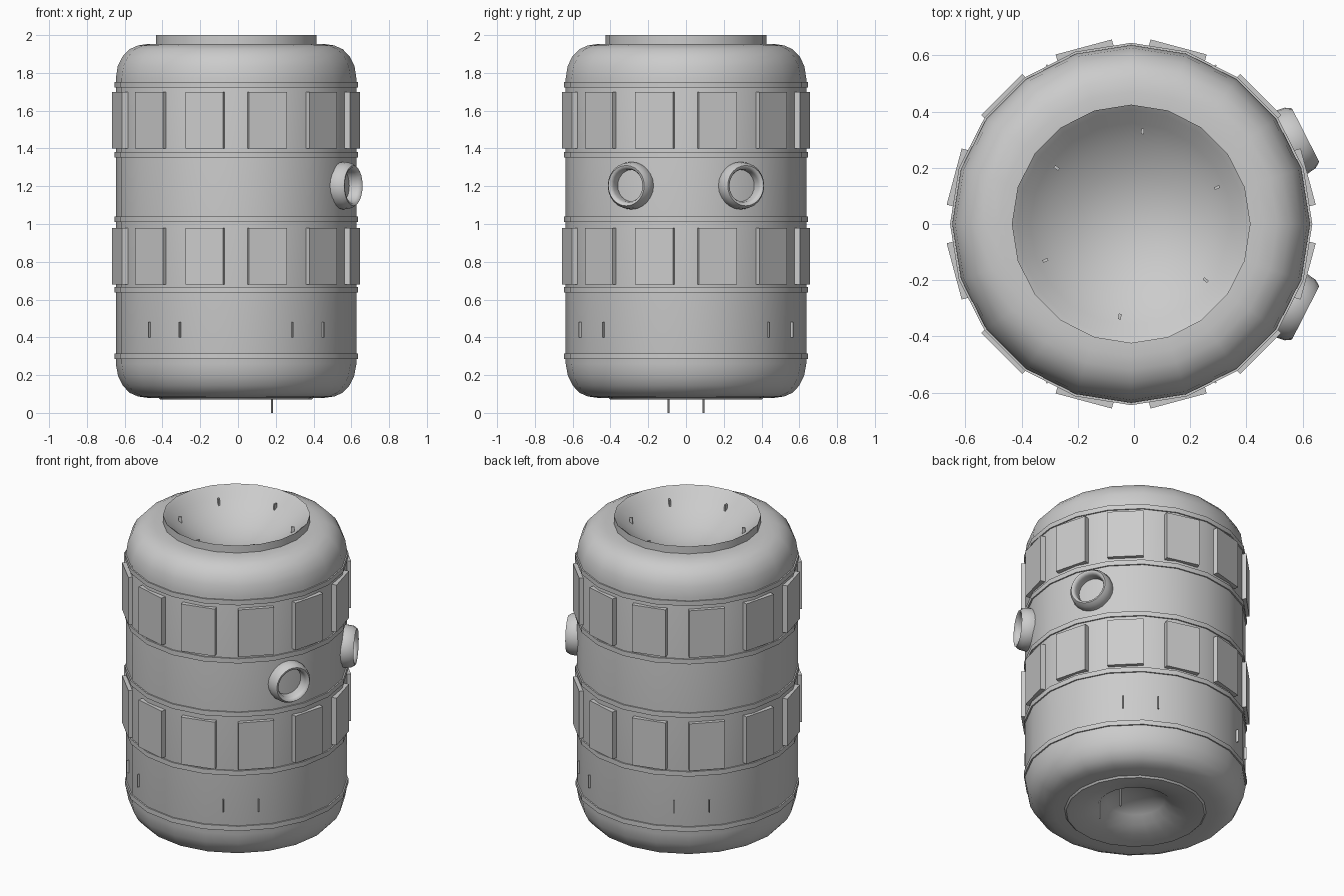
import bpy, math
from mathutils import Matrix, Vector

if "Cube" in bpy.data.objects:
    bpy.data.objects.remove(bpy.data.objects["Cube"])

CX = -0.01          # axis of the barrel
PORT_ANGLE = math.radians(27)

grey = bpy.data.materials.new("plain_grey")
grey.diffuse_color = (0.6, 0.6, 0.6, 1)
grey.use_nodes = True
grey.node_tree.nodes["Principled BSDF"].inputs["Base Color"].default_value = grey.diffuse_color


def finish(name, verts, faces, matrix=None, smooth=None):
    me = bpy.data.meshes.new(name)
    me.from_pydata(verts, [], faces)
    me.materials.append(grey)
    ob = bpy.data.objects.new(name, me)
    bpy.context.collection.objects.link(ob)
    ob.matrix_world = matrix or Matrix.Translation((CX, 0, 0))
    if smooth:
        bpy.ops.object.select_all(action='DESELECT')
        ob.select_set(True)
        bpy.context.view_layer.objects.active = ob
        bpy.ops.object.shade_smooth_by_angle(angle=math.radians(smooth))
    return ob


def lathe(name, profile, sides, matrix=None, smooth=35, closed=False):
    """Spin (radius, height) points, listed bottom outside to top, around z."""
    verts, rings = [], []
    for r, z in profile:
        if r == 0:
            rings.append([len(verts)] * sides)
            verts.append((0, 0, z))
        else:
            rings.append(list(range(len(verts), len(verts) + sides)))
            verts += [(r * math.cos(math.tau * i / sides),
                       r * math.sin(math.tau * i / sides), z) for i in range(sides)]
    pairs = list(zip(rings, rings[1:]))
    if closed:
        pairs.append((rings[-1], rings[0]))
    faces = []
    for a, b in pairs:
        for i in range(sides):
            j = (i + 1) % sides
            f = list(dict.fromkeys((a[i], a[j], b[j], b[i])))
            faces.append(f)
    return finish(name, verts, faces, matrix, smooth)


def box(name, size, matrix):
    x, y, z = (s / 2 for s in size)
    v = [(sx * x, sy * y, sz * z) for sx in (-1, 1) for sy in (-1, 1) for sz in (-1, 1)]
    f = [(0, 1, 3, 2), (4, 6, 7, 5), (0, 4, 5, 1), (2, 3, 7, 6), (0, 2, 6, 4), (1, 5, 7, 3)]
    return finish(name, v, f, matrix)


def around(angle, r, z):
    """Frame on the barrel side: local x points outward."""
    return (Matrix.Translation((CX, 0, 0)) @ Matrix.Rotation(angle, 4, 'Z')
            @ Matrix.Translation((r, 0, z)))


# Barrel shell with hollow underside and a bowl in the top
lathe("barrel_body", [
    (0, .19), (.10, .18), (.17, .15), (.217, .11), (.30, .09), (.385, .07), (.40, .07),
    (.41, .08), (.47, .08), (.52, .087), (.565, .107), (.60, .145), (.625, .195), (.637, .26),
    (.637, 1.77), (.627, 1.835), (.603, 1.885), (.565, 1.925), (.52, 1.945), (.47, 1.953),
    (.425, 1.953), (.425, 2.0), (.405, 1.985), (.36, 1.94), (.29, 1.89), (.20, 1.84),
    (.10, 1.81), (0, 1.80)], 20)

# Raised hoops
for n, z in enumerate((.30, .652, 1.025, 1.367, 1.737)):
    lathe(f"hoop_{n + 1}", [(.62, z - .015), (.645, z - .015), (.645, z + .015), (.62, z + .015)],
          20, closed=True)

# Two rows of twelve flat plates
for row, z in (("lower", .83), ("upper", 1.55)):
    for k in range(12):
        box(f"{row}_plate_{k + 1}", (.035, .207, .30),
            around(math.radians(15 + 30 * k), .635, z))

# Two round porthole rims on the right side
for side, name in ((-1, "front"), (1, "back")):
    turn = around(side * PORT_ANGLE, 0, 1.203) @ Matrix.Rotation(math.pi / 2, 4, 'Y')
    lathe(f"{name}_porthole_rim", [
        (.115, .56), (.122, .60), (.126, .64), (.121, .675), (.107, .697), (.095, .694),
        (.087, .675), (.085, .64), (.085, .56)], 24, turn, 60, True)

# Small slits low on the sides
for k, a in enumerate((43.5, 62)):
    for m, b in enumerate((a, 180 - a, 180 + a, -a)):
        box(f"side_slit_{k * 4 + m + 1}", (.02, .006, .08),
            around(math.radians(b), .632, .44))

# Small pegs in the top bowl
for k in range(6):
    box(f"bowl_peg_{k + 1}", (.02, .01, .06), around(math.radians(23 + 60 * k), .332, 1.925))

# Two thin pins underneath
for side, name in ((-1, "front"), (1, "back")):
    lathe(f"{name}_bottom_pin", [(0, 0), (.005, 0), (.005, .16), (0, .16)], 8,
          Matrix.Translation((.18, side * .093, 0)))
